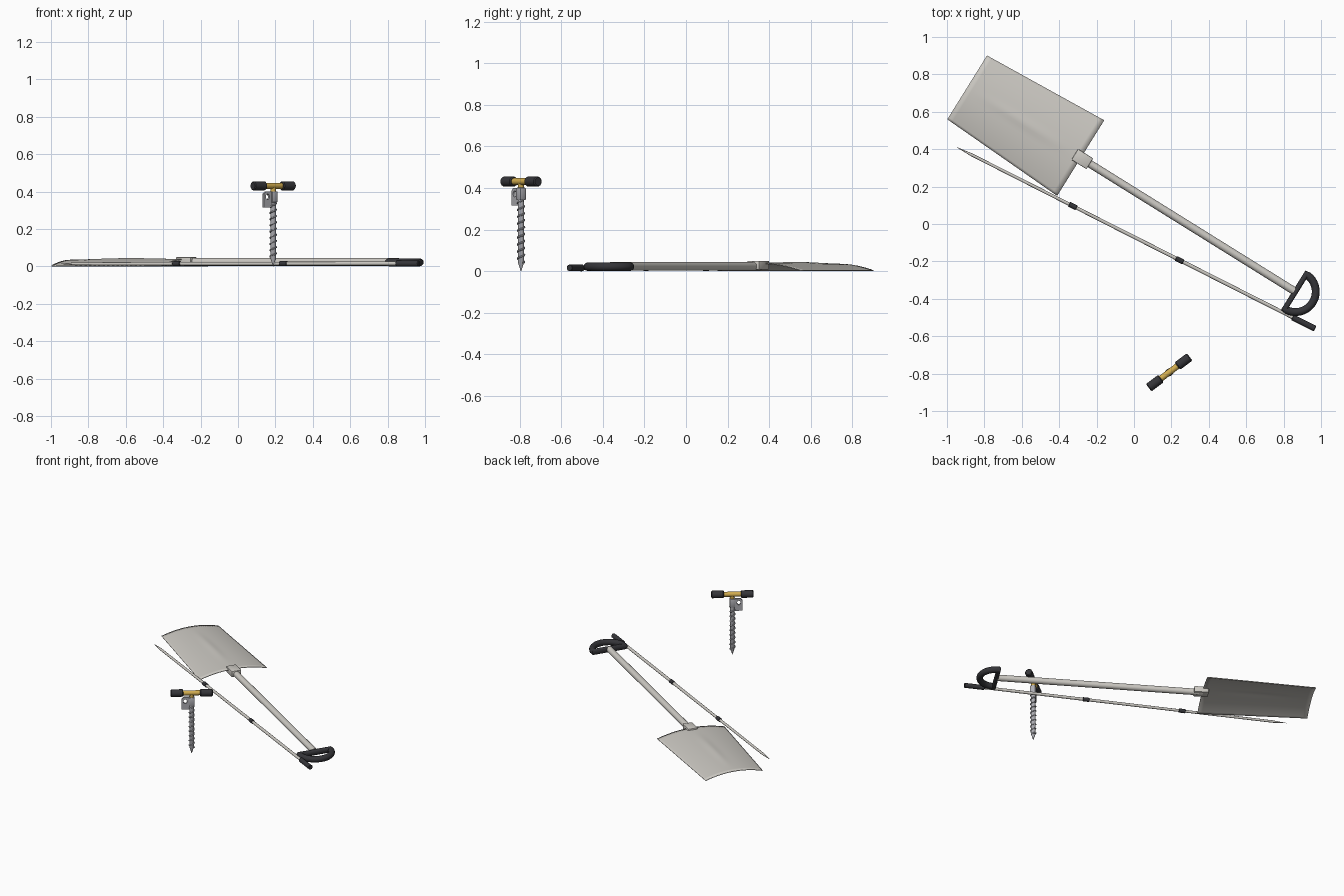
import bpy, bmesh, math
from mathutils import Vector, Matrix

if "Cube" in bpy.data.objects:
    bpy.data.objects.remove(bpy.data.objects["Cube"])


def material(name, r, g, b):
    m = bpy.data.materials.new(name)
    m.diffuse_color = (r, g, b, 1)
    m.use_nodes = True
    m.node_tree.nodes["Principled BSDF"].inputs["Base Color"].default_value = m.diffuse_color
    return m


METAL = material("light_metal", 0.60, 0.58, 0.54)
STEEL = material("steel", 0.42, 0.42, 0.45)
BLACK = material("black_rubber", 0.035, 0.035, 0.04)
GOLD = material("gold", 0.65, 0.42, 0.08)


def finish(ob, mat, angle=35):
    ob.data.materials.clear()
    ob.data.materials.append(mat)
    bpy.ops.object.select_all(action='DESELECT')
    ob.select_set(True)
    bpy.context.view_layer.objects.active = ob
    if ob.type == 'CURVE':
        bpy.ops.object.convert(target='MESH')
        ob = bpy.context.object
    bpy.ops.object.shade_smooth_by_angle(angle=math.radians(angle))
    return ob


def from_bmesh(name, bm, matrix, mat):
    me = bpy.data.meshes.new(name)
    bm.to_mesh(me)
    bm.free()
    ob = bpy.data.objects.new(name, me)
    bpy.context.collection.objects.link(ob)
    ob.matrix_world = matrix
    return finish(ob, mat)


def lathe(name, a, b, profile, mat, sides=20):
    """Revolve (distance from a, radius) points around the line a-b."""
    a, b = Vector(a), Vector(b)
    bm = bmesh.new()
    rings = []
    for d, r in profile:
        rings.append([bm.verts.new((r * math.cos(t), r * math.sin(t), d))
                      for t in (2 * math.pi * i / sides for i in range(sides))])
    for p, q in zip(rings, rings[1:]):
        for i in range(sides):
            j = (i + 1) % sides
            bm.faces.new((p[i], p[j], q[j], q[i]))
    bm.faces.new(rings[0][::-1])
    bm.faces.new(rings[-1])
    rot = (b - a).to_track_quat('Z', 'Y').to_matrix().to_4x4()
    return from_bmesh(name, bm, Matrix.Translation(a) @ rot, mat)


def rod(name, a, b, r, mat, bevel=0.0, sides=20):
    n = (Vector(b) - Vector(a)).length
    prof = [(0, r), (n, r)]
    if bevel:
        prof = [(0, r - bevel), (bevel, r), (n - bevel, r), (n, r - bevel)]
    return lathe(name, a, b, prof, mat, sides)


def box(name, size, frame, centre, mat, bevel=0.005):
    bm = bmesh.new()
    bmesh.ops.create_cube(bm, size=1)
    bmesh.ops.scale(bm, vec=size, verts=bm.verts)
    bmesh.ops.bevel(bm, geom=bm.edges[:], offset=bevel, segments=2, affect='EDGES', profile=0.5)
    return from_bmesh(name, bm, frame @ Matrix.Translation(centre), mat)


def tube(name, pts, r, frame, mat, cyclic=False, res=4):
    cu = bpy.data.curves.new(name, 'CURVE')
    cu.dimensions = '3D'
    cu.bevel_depth, cu.bevel_resolution, cu.use_fill_caps = r, res, True
    sp = cu.splines.new('POLY')
    sp.points.add(len(pts) - 1)
    for p, c in zip(sp.points, pts):
        p.co = (*c, 1)
    sp.use_cyclic_u = cyclic
    ob = bpy.data.objects.new(name, cu)
    bpy.context.collection.objects.link(ob)
    ob.matrix_world = frame
    return finish(ob, mat, 50)


# --- Shovel: local x runs from the blade towards the grip ---
shovel = Matrix.Translation((-0.285, 0.3525, 0)) @ Matrix.Rotation(math.radians(-31.9), 4, 'Z')

# Arched blade with a soft central rib
bm = bmesh.new()
NU, NV = 24, 32
grid = []
for i in range(NU + 1):
    t = i / NU
    half = 0.238 + (0.201 - 0.238) * t
    row = []
    for j in range(NV + 1):
        s = 2 * j / NV - 1
        crest = 0.040 - 0.004 * t ** 3
        rib = 0.005 * math.exp(-(s / 0.12) ** 2) * math.sin(math.pi * t) ** 2
        row.append(bm.verts.new((-0.715 * t, s * half, 0.005 + (crest - 0.005) * (1 - s * s) + rib)))
    grid.append(row)
for i in range(NU):
    for j in range(NV):
        bm.faces.new((grid[i][j], grid[i][j + 1], grid[i + 1][j + 1], grid[i + 1][j]))
bmesh.ops.recalc_face_normals(bm, faces=bm.faces)
if sum(f.normal.z for f in bm.faces) < 0:
    bmesh.ops.reverse_faces(bm, faces=bm.faces)
blade = from_bmesh("shovel_blade", bm, shovel, METAL)
solid = blade.modifiers.new("thickness", 'SOLIDIFY')
solid.thickness, solid.offset = 0.005, -1

box("shovel_socket", (0.095, 0.068, 0.042), shovel, (0.01, 0, 0.029), METAL)
rod("shovel_shaft", shovel @ Vector((0, 0, 0.024)), shovel @ Vector((1.345, 0, 0.024)), 0.021, METAL)

# D-shaped grip
arc = [(1.352 + 0.109 * math.cos(a), 0.109 * math.sin(a), 0.022)
       for a in (math.radians(-90 + 180 * i / 24) for i in range(25))]
tube("shovel_grip", arc, 0.021, shovel, BLACK, cyclic=True)

# --- Probe: jointed pole with pointed tip ---
tip, end = Vector((-0.947, 0.41, 0.014)), Vector((0.968, -0.56, 0.016))
L = (end - tip).length


def on_probe(t):
    return tip.lerp(end, t / L)


lathe("probe_pole", tip, end,
      [(0, 0.001), (0.09, 0.008), (0.70, 0.009), (1.34, 0.010), (L - 0.02, 0.010)], METAL, 16)
for k, d in enumerate((0.695, 1.335)):
    rod(f"probe_joint_{k + 1}", on_probe(d - 0.022), on_probe(d + 0.022), 0.0135, BLACK, 0.002)
rod("probe_handle", on_probe(L - 0.135), on_probe(L), 0.016, BLACK, 0.003)

# --- Ice screw: local x runs along the T-handle ---
screw = Matrix.Translation((0.188, -0.793, 0)) @ Matrix.Rotation(math.radians(37), 4, 'Z')


def at(x, z):
    return screw @ Vector((x, 0, z))


lathe("screw_body", at(0, 0), at(0, 1), [(0, 0.001), (0.045, 0.0155), (0.36, 0.0155)], STEEL)
turns, steps = 9, 20
helix = [(0.016 * math.cos(a), 0.016 * math.sin(a), 0.04 + 0.30 * i / (turns * steps))
         for i, a in ((i, 2 * math.pi * i / steps) for i in range(turns * steps + 1))]
tube("screw_thread", helix, 0.0045, screw, STEEL, res=1)

# Head block and hanger plate with its clip hole
box("screw_head", (0.036, 0.036, 0.06), screw, (0, 0, 0.372), STEEL)
plate = bpy.data.curves.new("screw_hanger", 'CURVE')
plate.dimensions, plate.fill_mode, plate.extrude = '2D', 'BOTH', 0.007
outline = [(-0.066, -0.043), (-0.014, -0.043), (-0.010, -0.03), (-0.010, 0.043), (-0.052, 0.043), (-0.066, 0.03)]
hole = [(-0.042 + 0.012 * math.cos(a), 0.014 + 0.015 * math.sin(a))
        for a in (2 * math.pi * i / 20 for i in range(20))]
for pts in (outline, hole):
    sp = plate.splines.new('POLY')
    sp.points.add(len(pts) - 1)
    for p, c in zip(sp.points, pts):
        p.co = (*c, 0, 1)
    sp.use_cyclic_u = True
hanger = bpy.data.objects.new("screw_hanger", plate)
bpy.context.collection.objects.link(hanger)
hanger.matrix_world = screw @ Matrix.Translation((0, 0, 0.358)) @ Matrix.Rotation(math.pi / 2, 4, 'X')
finish(hanger, STEEL)

# T-handle
rod("screw_stem", at(0, 0.395), at(0, 0.43), 0.014, GOLD)
rod("screw_crossbar", at(-0.12, 0.431), at(0.12, 0.431), 0.0165, GOLD)
for name, s in (("left", -1), ("right", 1)):
    rod(f"screw_grip_{name}", at(s * 0.055, 0.431), at(s * 0.137, 0.431), 0.0245, BLACK, 0.005, 16)
